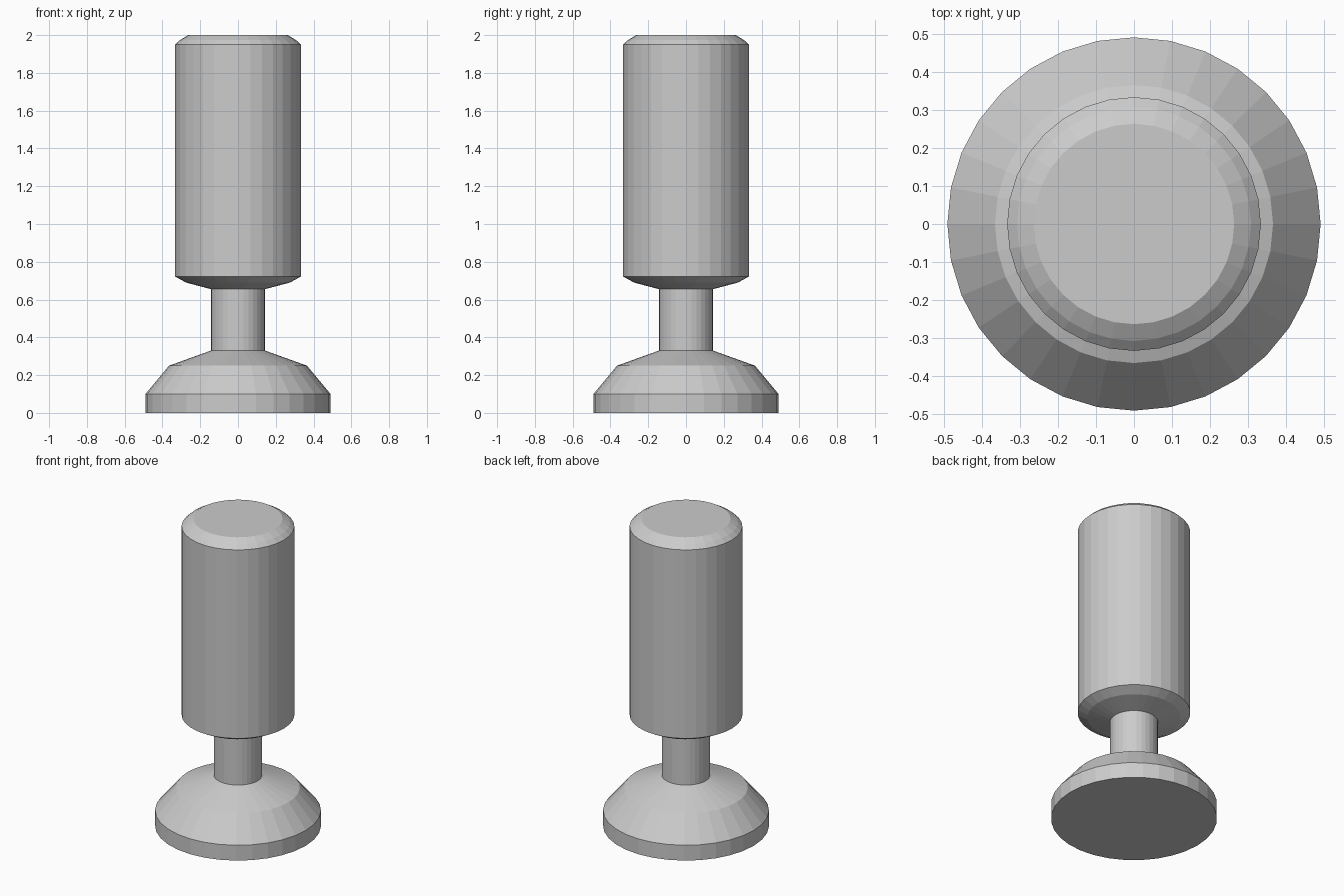
import bpy
import bmesh
from math import cos, sin, tau

SIDES = 32

cube = bpy.data.objects.get("Cube")
if cube:
    bpy.data.objects.remove(cube, do_unlink=True)

# Single light grey finish
grey = bpy.data.materials.new("light_grey")
grey.use_nodes = True
colour = (0.6, 0.6, 0.6, 1.0)
grey.diffuse_color = colour
grey.node_tree.nodes["Principled BSDF"].inputs["Base Color"].default_value = colour


def lathe(name, profile, cap_bottom=False, cap_top=False):
    """Turn (radius, height) points, listed bottom to top, into a faceted solid."""
    bm = bmesh.new()
    rings = [[bm.verts.new((r * cos(tau * i / SIDES), r * sin(tau * i / SIDES), z))
              for i in range(SIDES)] for r, z in profile]
    for low, high in zip(rings, rings[1:]):
        for i in range(SIDES):
            j = (i + 1) % SIDES
            bm.faces.new((low[i], low[j], high[j], high[i]))
    if cap_bottom:
        bm.faces.new(rings[0][::-1])
    if cap_top:
        bm.faces.new(rings[-1])
    mesh = bpy.data.meshes.new(name)
    bm.to_mesh(mesh)
    bm.free()
    mesh.materials.append(grey)
    obj = bpy.data.objects.new(name, mesh)
    bpy.context.collection.objects.link(obj)
    return obj


# Flared foot with a straight rim
lathe("foot", [(0.49, 0), (0.49, 0.10), (0.365, 0.25), (0.143, 0.33)], cap_bottom=True)

# Slim stem between foot and body
lathe("stem", [(0.143, 0.33), (0.143, 0.655)])

# Tall body with bevelled ends
lathe("body", [(0.143, 0.655), (0.275, 0.69), (0.333, 0.722), (0.333, 1.95),
               (0.307, 1.974), (0.263, 2.0)], cap_top=True)
